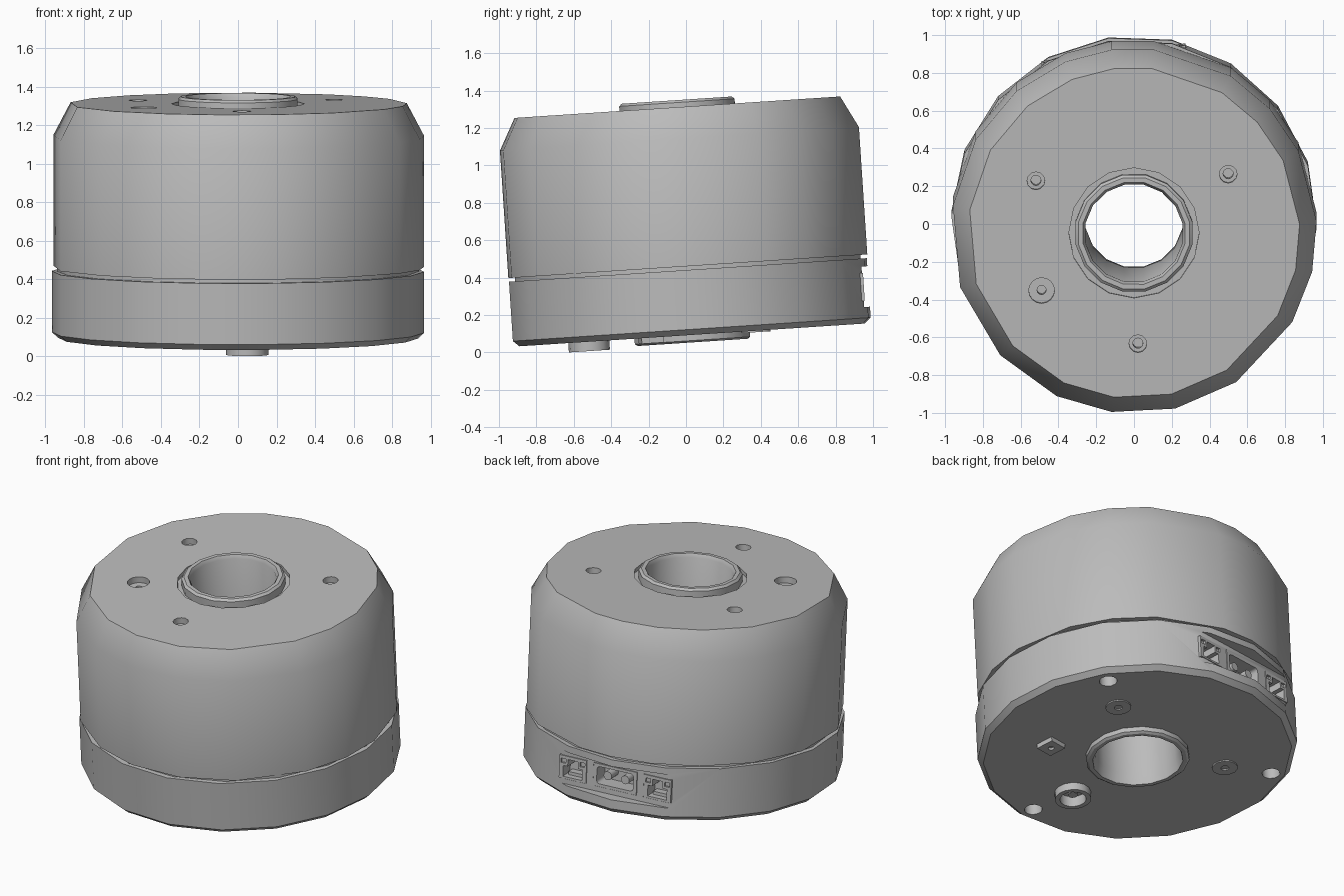
import bpy, bmesh
from math import sin, cos, radians, pi
from mathutils import Matrix, Vector

if "Cube" in bpy.data.objects:
    bpy.data.objects.remove(bpy.data.objects["Cube"], do_unlink=True)

mat = bpy.data.materials.new("housing grey")
mat.use_nodes = True
GREY = (0.5, 0.5, 0.5, 1)
mat.diffuse_color = GREY
mat.node_tree.nodes["Principled BSDF"].inputs["Base Color"].default_value = GREY

# whole housing leans slightly forward
LEAN = Matrix.Translation((0, 0.033, 0.094)) @ Matrix.Rotation(radians(3.77), 4, 'X')
# frame of the socket panel at the back, its y axis points outward
PANEL = Matrix.Rotation(radians(7), 4, 'Z')
parts = []


def finish(name, bm):
    bmesh.ops.recalc_face_normals(bm, faces=bm.faces[:])
    me = bpy.data.meshes.new(name)
    bm.to_mesh(me)
    bm.free()
    me.materials.append(mat)
    ob = bpy.data.objects.new(name, me)
    bpy.context.collection.objects.link(ob)
    parts.append(ob)
    return ob


def lathe(name, profile, angles, at=(0, 0), closed=False):
    """Turn (radius, z) points round z; open profiles get end caps."""
    bm = bmesh.new()
    rings = [[bm.verts.new((at[0] + r * cos(radians(a)), at[1] + r * sin(radians(a)), z))
              for a in angles] for r, z in profile]
    n = len(angles)
    pairs = list(zip(rings, rings[1:]))
    if closed:
        pairs.append((rings[-1], rings[0]))
    else:
        bm.faces.new(rings[0])
        bm.faces.new(rings[-1])
    for lo, hi in pairs:
        for i in range(n):
            j = (i + 1) % n
            bm.faces.new((lo[i], lo[j], hi[j], hi[i]))
    return finish(name, bm)


def sides(n, start=0):
    return [start + 360 * i / n for i in range(n)]


def rod(name, r, z0, z1, at=(0, 0), n=12):
    return lathe(name, [(r, z0), (r, z1)], sides(n), at)


def tube(name, r_in, r_out, z0, z1, at=(0, 0), n=16):
    return lathe(name, [(r_out, z0), (r_out, z1), (r_in, z1), (r_in, z0)],
                 sides(n), at, closed=True)


def box(name, x, y, z, frame=PANEL, bevel=0):
    """Box from (min, max) ranges, with optional rounding along the y edges."""
    bm = bmesh.new()
    bmesh.ops.create_cube(bm, size=1)
    for v in bm.verts:
        v.co = Vector([(a + b) / 2 + c * (b - a) for (a, b), c in zip((x, y, z), v.co)])
    if bevel:
        edges = [e for e in bm.edges if abs(e.verts[0].co.y - e.verts[1].co.y) > 1e-4]
        bmesh.ops.bevel(bm, geom=edges, offset=bevel, segments=3, profile=0.5, affect='EDGES')
    bm.transform(frame)
    return finish(name, bm)


def cut(target, cutters):
    for c in cutters:
        m = target.modifiers.new("cut", 'BOOLEAN')
        m.operation, m.solver, m.object = 'DIFFERENCE', 'EXACT', c
    deps = bpy.context.evaluated_depsgraph_get()
    deps.update()
    me = bpy.data.meshes.new_from_object(target.evaluated_get(deps))
    target.modifiers.clear()
    target.data = me
    for c in cutters:
        parts.remove(c)
        bpy.data.objects.remove(c, do_unlink=True)


def polar(r, a):
    return (r * cos(radians(a)), r * sin(radians(a)))


# upper shell with uneven facets, screw holes and collar seat
SHELL = [3, 26, 42, 58, 84, 97, 112, 130, 150, 172, 198, 223, 245, 263, 283, 304, 330, 347]
shell = lathe("upper_shell", [(0.968, 0.368), (0.968, 1.05), (0.878, 1.22)], SHELL)
cutters = [rod("bore", 0.28, 0.3, 1.4, n=16), rod("seat", 0.345, 1.195, 1.4, n=16)]
for a in (32, 152, 272):
    cutters += [rod("hole", 0.047, 1.18, 1.4, polar(0.588, a)),
                rod("pilot", 0.027, 1.1, 1.4, polar(0.588, a))]
big = polar(0.577, 212)
cutters += [rod("hole", 0.068, 1.18, 1.4, big, 16), rod("pilot", 0.024, 1.1, 1.4, big)]
cut(shell, cutters)

# dark seam ring between shell and base
tube("seam_ring", 0.3, 0.94, 0.335, 0.375, n=18)

# base with socket recess and mounting holes
base = lathe("base", [(0.935, 0), (0.968, 0.03), (0.968, 0.348)], sides(18, 18))
SOCKETS = (0.29, 0, -0.29)
HALF = (0.095, 0.15, 0.095)
cutters = [rod("bore", 0.28, -0.1, 0.5, n=16),
           box("recess", (-0.43, 0.43), (0.89, 1.2), (0.088, 0.305), bevel=0.045)]
for x, h in zip(SOCKETS, HALF):
    cutters.append(box("pocket", (x - h, x + h), (0.78, 0.95), (0.12, 0.272)))
for a in (38, 158, 278):
    cutters.append(rod("hole", 0.055, -0.1, 0.07, polar(0.85, a)))
boss_at = polar(0.556, 275)
cutters.append(rod("hole", 0.08, -0.1, 0.02, boss_at, 16))
cut(base, cutters)

# hollow shaft through the middle, rim shows above and below
lathe("hollow_shaft", [(0.3, -0.04), (0.315, -0.03), (0.315, 1.245), (0.3, 1.258),
                       (0.275, 1.258), (0.262, 1.235), (0.262, 0.03), (0.275, -0.04)],
      sides(16, 11), closed=True)

# underside fittings: boss, two flush screws, small square plate
tube("bottom_boss", 0.08, 0.11, -0.05, 0.01, boss_at)
rod("boss_pin", 0.03, -0.02, 0.03, boss_at)
for i, a in enumerate((38, 158)):
    tube(f"bottom_screw_{i + 1}", 0.025, 0.078, -0.008, 0.004, polar(0.556, a))
plate = box("square_plate", (-0.06, 0.06), (-0.06, 0.06), (-0.03, 0.01),
            Matrix.Translation((0.5, -0.22, 0)) @ Matrix.Rotation(radians(8), 4, 'Z'))
cut(plate, [rod("hole", 0.018, -0.1, -0.015, (0.5, -0.22))])

# two data sockets with a latch notch, indicator windows and contact block
for side, x in (("left", 0.29), ("right", -0.29)):
    body = box(f"{side}_data_socket", (x - 0.093, x + 0.093), (0.77, 0.893), (0.122, 0.27))
    openings = [box("mouth", (x - 0.065, x + 0.065), (0.8, 0.95), (0.135, 0.205)),
                box("latch", (x - 0.035, x + 0.035), (0.8, 0.95), (0.19, 0.25))]
    for s in (-1, 1):
        c = x + s * 0.065
        openings.append(box("window", (c - 0.016, c + 0.016), (0.88, 0.95), (0.222, 0.25)))
    cut(body, openings)
    box(f"{side}_contacts", (x - 0.05, x + 0.05), (0.79, 0.85), (0.13, 0.155))

# power socket: frame with round pins
power = box("power_socket", (-0.148, 0.148), (0.77, 0.893), (0.122, 0.27))
cut(power, [box("mouth", (-0.125, 0.125), (0.785, 0.95), (0.14, 0.252), bevel=0.02)])
for i, x in enumerate((-0.06, 0.06)):
    pin = rod(f"power_pin_{i + 1}", 0.028, 0.78, 0.875)
    pin.data.transform(PANEL @ Matrix.Translation((x, 0, 0.196)) @ Matrix.Rotation(-pi / 2, 4, 'X'))

# smooth shading with crisp edges, then lean everything
bpy.ops.object.select_all(action='DESELECT')
for ob in parts:
    ob.matrix_world = LEAN
    ob.select_set(True)
bpy.context.view_layer.objects.active = parts[0]
bpy.ops.object.shade_smooth_by_angle(angle=radians(34))
